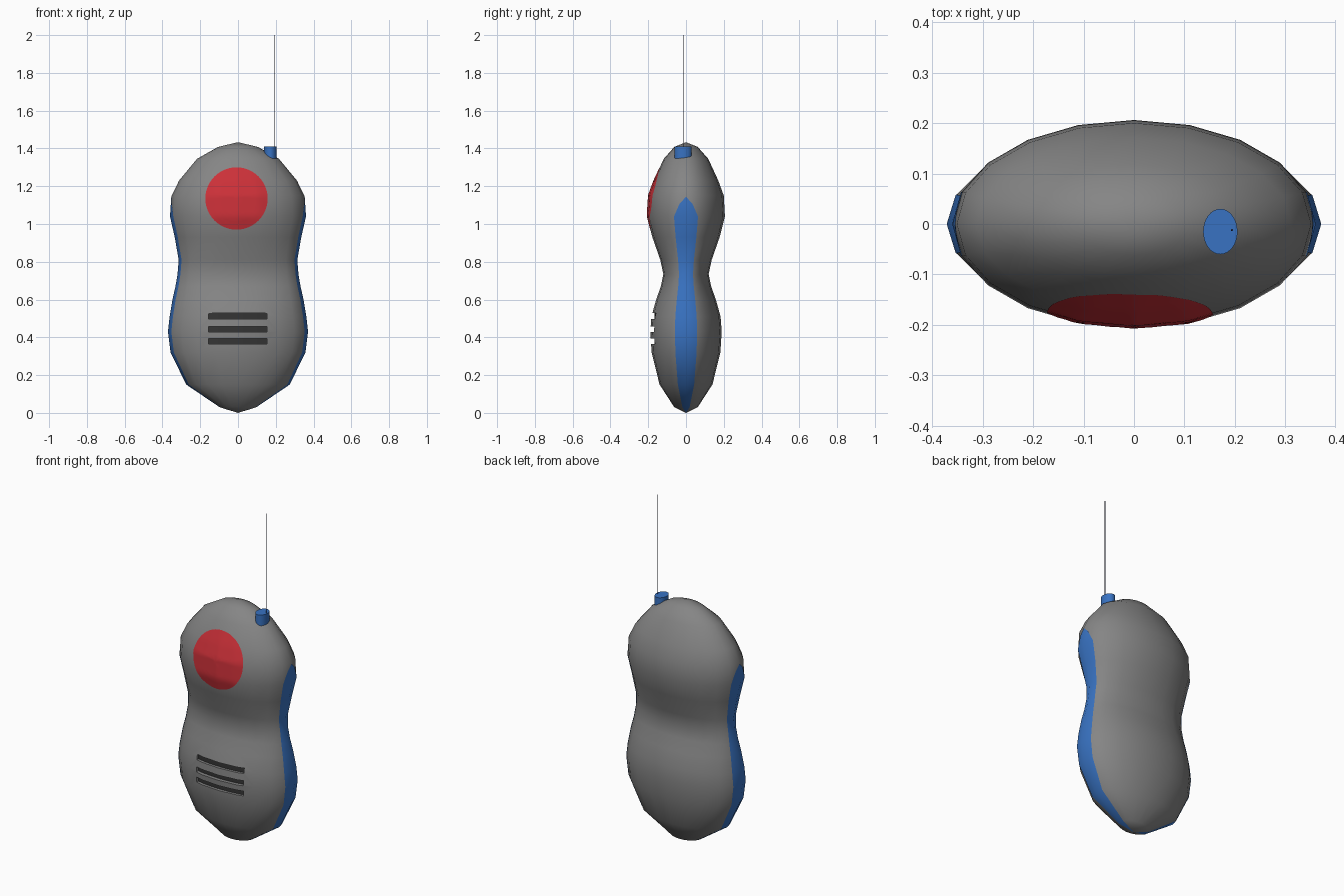
import bpy, bmesh, math
from mathutils import Vector
from mathutils.bvhtree import BVHTree

if "Cube" in bpy.data.objects:
    bpy.data.objects.remove(bpy.data.objects["Cube"])

SIDES = 20
# Body profile: height, half width, half depth
RINGS = [(0.03, 0.095, 0.062), (0.15, 0.272, 0.14), (0.32, 0.355, 0.182),
         (0.43, 0.369, 0.189), (0.51, 0.36, 0.183), (0.60, 0.345, 0.158),
         (0.67, 0.329, 0.133), (0.735, 0.318, 0.12), (0.81, 0.312, 0.136),
         (0.93, 0.333, 0.178), (1.04, 0.358, 0.206), (1.15, 0.351, 0.2),
         (1.23, 0.312, 0.171), (1.345, 0.217, 0.118), (1.408, 0.106, 0.062)]
TOP = 1.433


def material(name, color):
    m = bpy.data.materials.new(name)
    m.diffuse_color = (*color, 1)
    m.use_nodes = True
    m.node_tree.nodes["Principled BSDF"].inputs["Base Color"].default_value = m.diffuse_color
    return m


BLUE = material("blue", (0.04, 0.17, 0.54))
RED = material("red", (0.60, 0.03, 0.04))
GREY = material("dark_grey", (0.235, 0.235, 0.235))
DARK = material("slot_dark", (0.035, 0.035, 0.035))
WIRE = material("wire", (0.01, 0.015, 0.04))


def make(name, bm, mat=None):
    me = bpy.data.meshes.new(name)
    bm.to_mesh(me)
    ob = bpy.data.objects.new(name, me)
    bpy.context.collection.objects.link(ob)
    if mat:
        me.materials.append(mat)
    return ob


def smooth(ob, angle=45):
    bpy.ops.object.select_all(action='DESELECT')
    ob.select_set(True)
    bpy.context.view_layer.objects.active = ob
    bpy.ops.object.shade_smooth_by_angle(angle=math.radians(angle))


def point(ring, k):
    z, rx, ry = ring
    a = math.tau * k / SIDES
    return Vector((rx * math.cos(a), ry * math.sin(a), z))


# Body: stacked elliptical rings closed at both poles
bm = bmesh.new()
loops = [[bm.verts.new(point(r, k)) for k in range(SIDES)] for r in RINGS]
bottom, top = bm.verts.new((0, 0, 0)), bm.verts.new((0, 0, TOP))
for k in range(SIDES):
    n = (k + 1) % SIDES
    bm.faces.new((bottom, loops[0][n], loops[0][k]))
    bm.faces.new((top, loops[-1][k], loops[-1][n]))
    for a, b in zip(loops, loops[1:]):
        bm.faces.new((a[k], a[n], b[n], b[k]))
bmesh.ops.recalc_face_normals(bm, faces=bm.faces)
tree = BVHTree.FromBMesh(bm)
body = make("body", bm, GREY)


# Speaker slots: curved bars, one cutter and one dark floor per slot
def curved_bar(name, z, front, back, h, mat=None):
    b = bmesh.new()
    xs = [-0.157 + 0.31 * i / 12 for i in range(13)]

    def curve(d, x):
        return -d * math.sqrt(1 - (x / 0.365) ** 2)
    outline = [(x, curve(back, x)) for x in xs] + [(x, curve(front, x)) for x in reversed(xs)]
    f = b.faces.new([b.verts.new((x, y, z - h / 2)) for x, y in outline])
    ext = bmesh.ops.extrude_face_region(b, geom=[f])["geom"]
    bmesh.ops.translate(b, vec=(0, 0, h), verts=[v for v in ext if isinstance(v, bmesh.types.BMVert)])
    bmesh.ops.recalc_face_normals(b, faces=b.faces)
    return make(name, b, mat)


for i, z in enumerate((0.38, 0.442, 0.513)):
    cutter = curved_bar(f"slot_cutter_{i}", z, 0.25, 0.164, 0.03, GREY)
    cutter.hide_render = True
    mod = body.modifiers.new("slot", 'BOOLEAN')
    mod.operation, mod.solver, mod.object = 'DIFFERENCE', 'EXACT', cutter
    bpy.context.view_layer.objects.active = body
    bpy.ops.object.modifier_apply(modifier=mod.name)
    bpy.data.objects.remove(cutter)
    curved_bar(f"speaker_slot_{i}", z, 0.166, 0.155, 0.03, DARK)
smooth(body)

# Side strips: three columns of body points, tapering to a rounded tip
strip_rings = [r for r in RINGS if r[0] <= 1.04]
for name, sx in (("right_strip", 1), ("left_strip", -1)):
    b = bmesh.new()

    def vert(p):
        return b.verts.new((sx * (p.x + 0.002), p.y, p.z))
    rows = [[vert(point(r, k)) for k in (-1, 0, 1)] for r in strip_rings]
    shoulder = (1.11, 0.3535, 0.202)
    rows.append([vert(point(shoulder, k)) for k in (-0.52, 0, 0.52)])
    low, tip = vert(Vector((0, 0, 0))), vert(point((1.143, 0.3515, 0.2), 0))
    for c in range(2):
        b.faces.new((low, rows[0][c], rows[0][c + 1]))
        b.faces.new((rows[-1][c], rows[-1][c + 1], tip))
        for p, q in zip(rows, rows[1:]):
            b.faces.new((p[c], p[c + 1], q[c + 1], q[c]))
    bmesh.ops.recalc_face_normals(b, faces=b.faces)
    if sum(f.normal.x for f in b.faces) * sx < 0:
        bmesh.ops.reverse_faces(b, faces=b.faces)
    smooth(make(name, b, BLUE))

# Round button: disc draped over the front of the body
b = bmesh.new()


def drape(r, a):
    x, z = -0.008 + r * math.cos(a), 1.135 + r * math.sin(a)
    hit = tree.ray_cast(Vector((x, -1, z)), Vector((0, 1, 0)))[0]
    return b.verts.new((x, hit.y - 0.002, z))


center, prev, N = drape(0, 0), None, 48
for j in range(1, 9):
    cur = [drape(0.165 * j / 8, math.tau * i / N) for i in range(N)]
    for i in range(N):
        n = (i + 1) % N
        b.faces.new((center, cur[i], cur[n]) if prev is None else (prev[i], cur[i], cur[n], prev[n]))
    prev = cur
smooth(make("round_button", b, RED))


# Antenna base and thin antenna rod
def cylinder(name, x, y, z0, z1, rx, ry, mat, n):
    b = bmesh.new()
    bmesh.ops.create_cone(b, cap_ends=True, segments=n, radius1=1, radius2=1, depth=1)
    bmesh.ops.scale(b, vec=(rx, ry, z1 - z0), verts=b.verts)
    bmesh.ops.translate(b, vec=(x, y, (z0 + z1) / 2), verts=b.verts)
    smooth(make(name, b, mat))


cylinder("antenna_base", 0.171, -0.015, 1.28, 1.41, 0.034, 0.045, BLUE, 32)
cylinder("antenna_rod", 0.194, -0.012, 1.38, 2.0, 0.002, 0.002, WIRE, 8)
